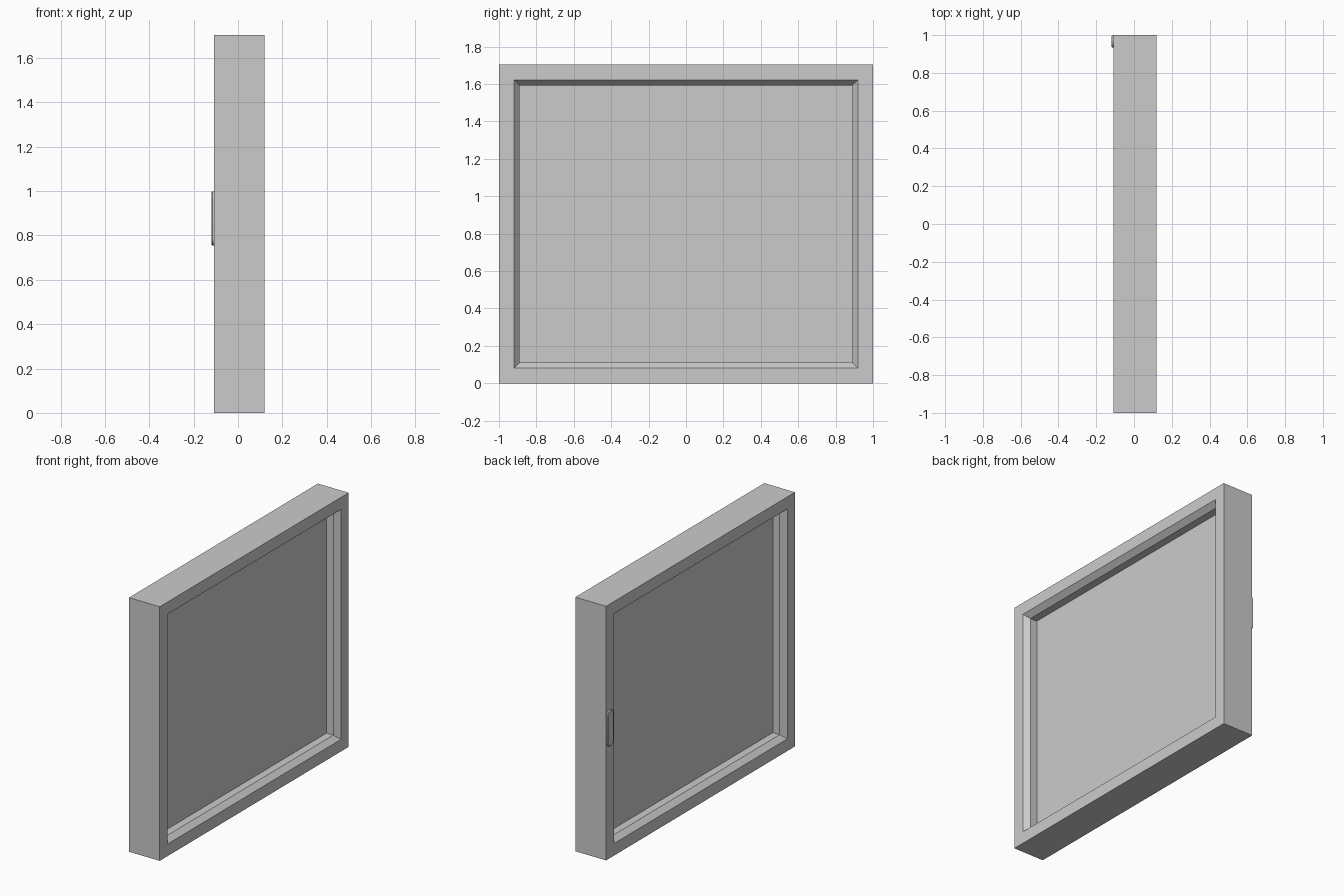
import bpy, bmesh, math

if "Cube" in bpy.data.objects:
    bpy.data.objects.remove(bpy.data.objects["Cube"])

HEIGHT, HALF_W = 1.703, 1.0
BACK, FRONT = -0.108, 0.12


def finish(bm, name):
    bmesh.ops.recalc_face_normals(bm, faces=bm.faces)
    mesh = bpy.data.meshes.new(name)
    bm.to_mesh(mesh)
    bm.free()
    obj = bpy.data.objects.new(name, mesh)
    bpy.context.collection.objects.link(obj)
    return obj


def rect(bm, x, inset):
    w, lo, hi = HALF_W - inset, inset, HEIGHT - inset
    return [bm.verts.new((x, y, z)) for y, z in
            ((-w, lo), (w, lo), (w, hi), (-w, hi))]


def bridge(bm, a, b):
    n = len(a)
    for i in range(n):
        j = (i + 1) % n
        bm.faces.new((a[i], a[j], b[j], b[i]))


# Mitred frame: cross-section (x, inset) swept round the rectangle
profile = [(BACK, 0), (FRONT, 0), (FRONT, 0.081), (FRONT - 0.036, 0.111),
           (BACK + 0.036, 0.111), (BACK, 0.081)]
bm = bmesh.new()
rings = [rect(bm, x, inset) for x, inset in profile]
for i, ring in enumerate(rings):
    bridge(bm, ring, rings[(i + 1) % len(rings)])
finish(bm, "window_frame")

# Pane filling the frame
bm = bmesh.new()
a, b = rect(bm, BACK + 0.087, 0.111), rect(bm, FRONT - 0.087, 0.111)
bridge(bm, a, b)
bm.faces.new(a)
bm.faces.new(b)
finish(bm, "pane")


# Pill-shaped handle plate on the back face
def pill(bm, x, r, half=0.089, cy=0.966, cz=0.876, seg=10):
    verts = []
    for end in (0, 1):
        for i in range(seg + 1):
            t = math.pi * (end + i / seg)
            z = cz + (half if end == 0 else -half) + r * math.sin(t)
            verts.append(bm.verts.new((x, cy + r * math.cos(t), z)))
    return verts


bm = bmesh.new()
base, rim, top = pill(bm, BACK, 0.032), pill(bm, -0.116, 0.032), pill(bm, -0.12, 0.028)
bridge(bm, base, rim)
bridge(bm, rim, top)
bm.faces.new(base)
bm.faces.new(top)
handle = finish(bm, "handle_plate")
bpy.context.view_layer.objects.active = handle
handle.select_set(True)
bpy.ops.object.shade_smooth_by_angle(angle=math.radians(30))
